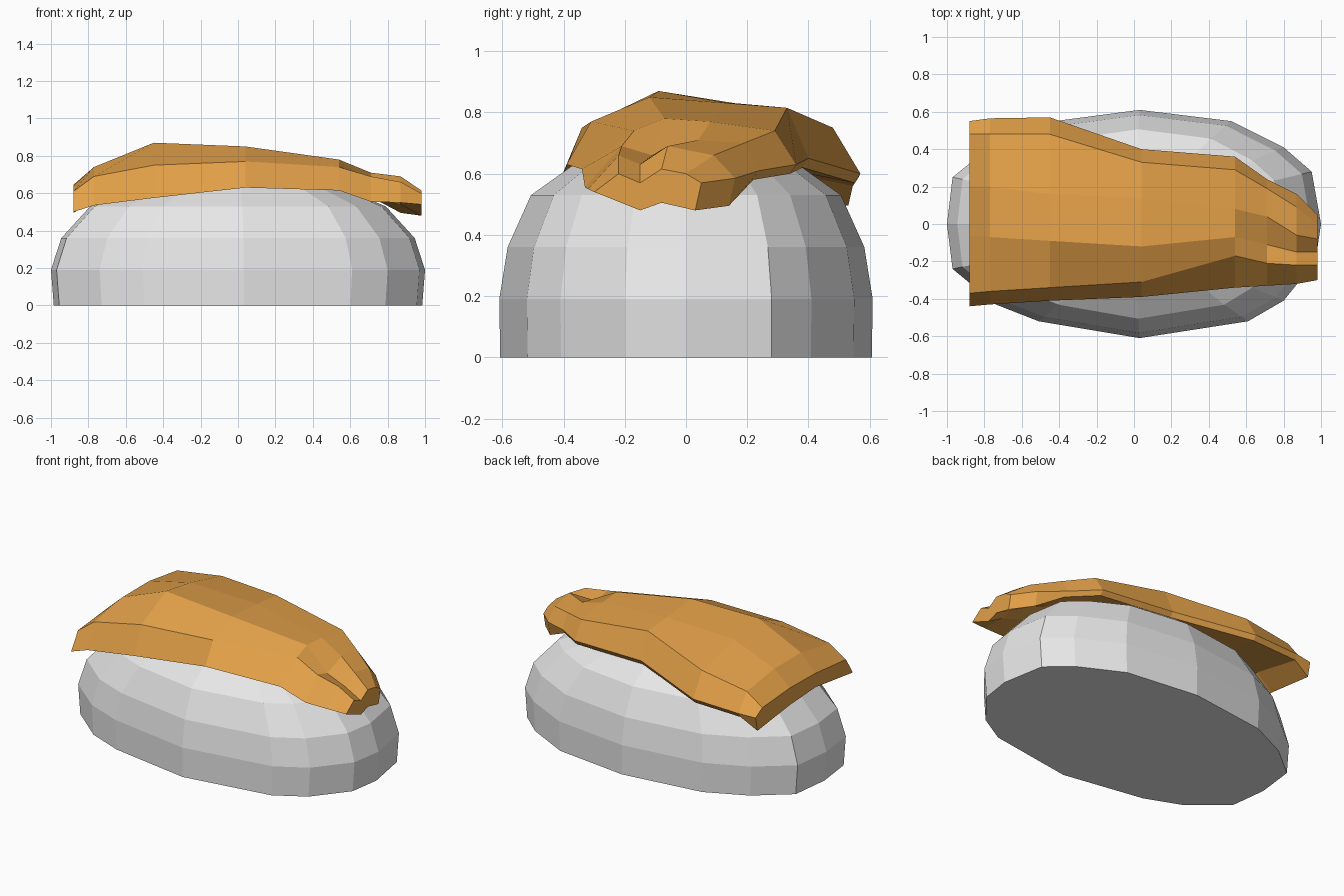
import bpy, bmesh


def material(name, rgb):
    m = bpy.data.materials.new(name)
    m.diffuse_color = (*rgb, 1)
    return m


def loft(name, rings, mat, tip=None):
    """Skin closed rings of equal length, cap the ends flat or with a tip."""
    bm = bmesh.new()
    loops = [[bm.verts.new(p) for p in ring] for ring in rings]
    n = len(loops[0])
    for a, b in zip(loops, loops[1:]):
        for i in range(n):
            j = (i + 1) % n
            bm.faces.new((a[i], a[j], b[j], b[i]))
    bm.faces.new(loops[0][::-1])
    if tip:
        t = bm.verts.new(tip)
        for i in range(n):
            bm.faces.new((loops[-1][i], loops[-1][(i + 1) % n], t))
    else:
        bm.faces.new(loops[-1])
    bmesh.ops.recalc_face_normals(bm, faces=bm.faces)
    me = bpy.data.meshes.new(name)
    bm.to_mesh(me)
    bm.free()
    me.materials.append(mat)
    ob = bpy.data.objects.new(name, me)
    bpy.context.collection.objects.link(ob)
    return ob


rice_white = material("rice white", (0.8, 0.8, 0.8))
fish_orange = material("fish orange", (0.76, 0.35, 0.065))

# Rice mound: one oval outline shrunk towards the top
outline = [(1, 0), (0.95, 0.28), (0.8, 0.41), (0.52, 0.55), (0.03, 0.61),
           (-0.5, 0.54), (-0.76, 0.42), (-0.97, 0.25), (-1, 0), (-0.97, -0.24),
           (-0.74, -0.43), (-0.51, -0.52), (0.03, -0.61), (0.61, -0.52),
           (0.8, -0.41), (0.97, -0.2)]
levels = [(0, 0.985, 0.995), (0.19, 1, 1), (0.36, 0.945, 0.955),
          (0.53, 0.79, 0.83), (0.63, 0.55, 0.6)]
loft("rice_mound", [[(x * sx, y * sy, z) for x, y in outline] for z, sx, sy in levels],
     rice_white, tip=(0, 0, 0.67))

# Fish slice: (y, z) upper profiles from front edge to back edge, at each x
profiles = {
    -0.88: [(-0.44, 0.5), (-0.37, 0.61), (-0.06, 0.64), (0.2, 0.645), (0.48, 0.625), (0.55, 0.585)],
    -0.77: [(-0.43, 0.535), (-0.36, 0.69), (-0.07, 0.74), (0.2, 0.74), (0.48, 0.7), (0.565, 0.59)],
    -0.45: [(-0.41, 0.575), (-0.34, 0.75), (-0.09, 0.87), (0.16, 0.83), (0.48, 0.75), (0.57, 0.6)],
    0.04: [(-0.39, 0.63), (-0.31, 0.77), (-0.12, 0.85), (0.14, 0.83), (0.33, 0.815), (0.4, 0.65)],
    0.54: [(-0.34, 0.615), (-0.17, 0.74), (-0.07, 0.78), (0.08, 0.77), (0.29, 0.74), (0.36, 0.63)],
    0.71: [(-0.33, 0.555), (-0.21, 0.69), (-0.11, 0.66), (0.04, 0.71), (0.19, 0.7), (0.24, 0.61)],
    0.87: [(-0.32, 0.55), (-0.22, 0.66), (-0.15, 0.63), (-0.06, 0.69), (0.09, 0.66), (0.16, 0.585)],
    0.98: [(-0.3, 0.54), (-0.22, 0.6), (-0.15, 0.57), (-0.08, 0.615), (0, 0.6), (0.05, 0.57)],
}
sections = []
for x, top in profiles.items():
    # underside follows the top, one slice thickness lower
    end = 0.09 if abs(x) > 0.8 else 0.03
    back = (top[5][0] - 0.02, top[5][1] - end)
    under = [(top[3][0], min(top[3][1] - 0.11, 0.65)), (top[2][0], min(top[2][1] - 0.09, 0.65))]
    sections.append([(x, y, z) for y, z in top + [back] + under])
loft("fish_slice", sections, fish_orange)
